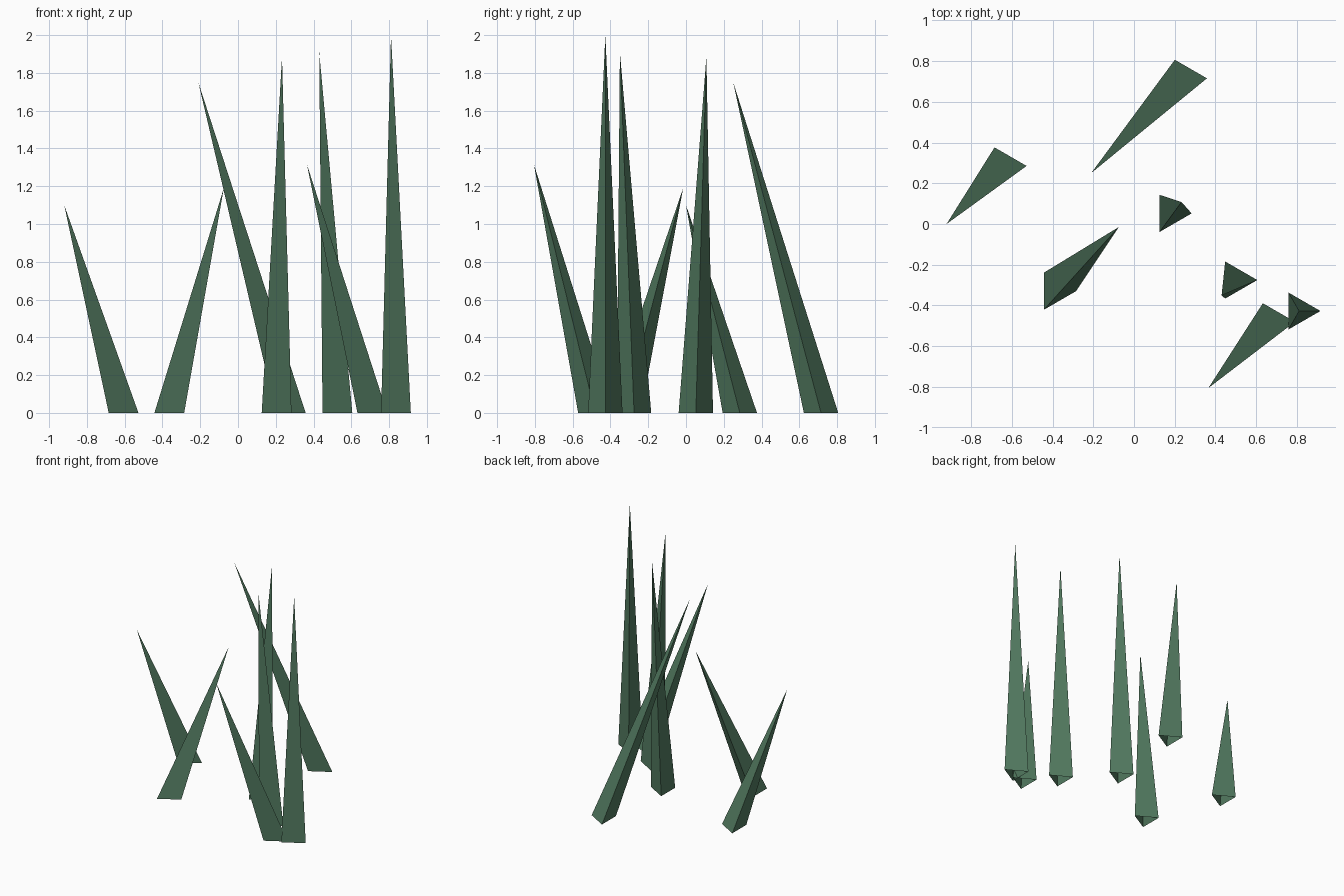
import bpy, bmesh, math

if "Cube" in bpy.data.objects:
    bpy.data.objects.remove(bpy.data.objects["Cube"])

# One flat green for every blade
green = bpy.data.materials.new("grass green")
green.diffuse_color = (0.085, 0.195, 0.117, 1)
green.use_nodes = True
green.node_tree.nodes["Principled BSDF"].inputs["Base Color"].default_value = green.diffuse_color

RADIUS = 0.105  # triangular base radius


def grass_blade(index, base, tip):
    """Three-sided, open-bottomed spike leaning from base centre to tip."""
    bm = bmesh.new()
    ring = []
    for k in range(3):
        a = math.tau * k / 3
        ring.append(bm.verts.new((base[0] + RADIUS * math.cos(a),
                                  base[1] + RADIUS * math.sin(a), 0)))
    top = bm.verts.new(tip)
    for k in range(3):
        bm.faces.new((ring[k], ring[(k + 1) % 3], top))
    mesh = bpy.data.meshes.new(f"grass_blade_{index}")
    bm.to_mesh(mesh)
    bm.free()
    mesh.materials.append(green)
    obj = bpy.data.objects.new(f"grass_blade_{index}", mesh)
    bpy.context.collection.objects.link(obj)


# Base centre (x, y) and tip (x, y, z) of each blade
blades = [
    ((-0.632, 0.285), (-0.92, 0.00, 1.10)),
    ((-0.39, -0.33), (-0.075, -0.015, 1.19)),
    ((0.253, 0.715), (-0.21, 0.25, 1.75)),
    ((0.178, 0.052), (0.233, 0.108, 1.885)),
    ((0.50, -0.275), (0.43, -0.35, 1.91)),
    ((0.685, -0.48), (0.365, -0.805, 1.315)),
    ((0.81, -0.427), (0.81, -0.427, 2.00)),
]
for i, (base, tip) in enumerate(blades, 1):
    grass_blade(i, base, tip)
